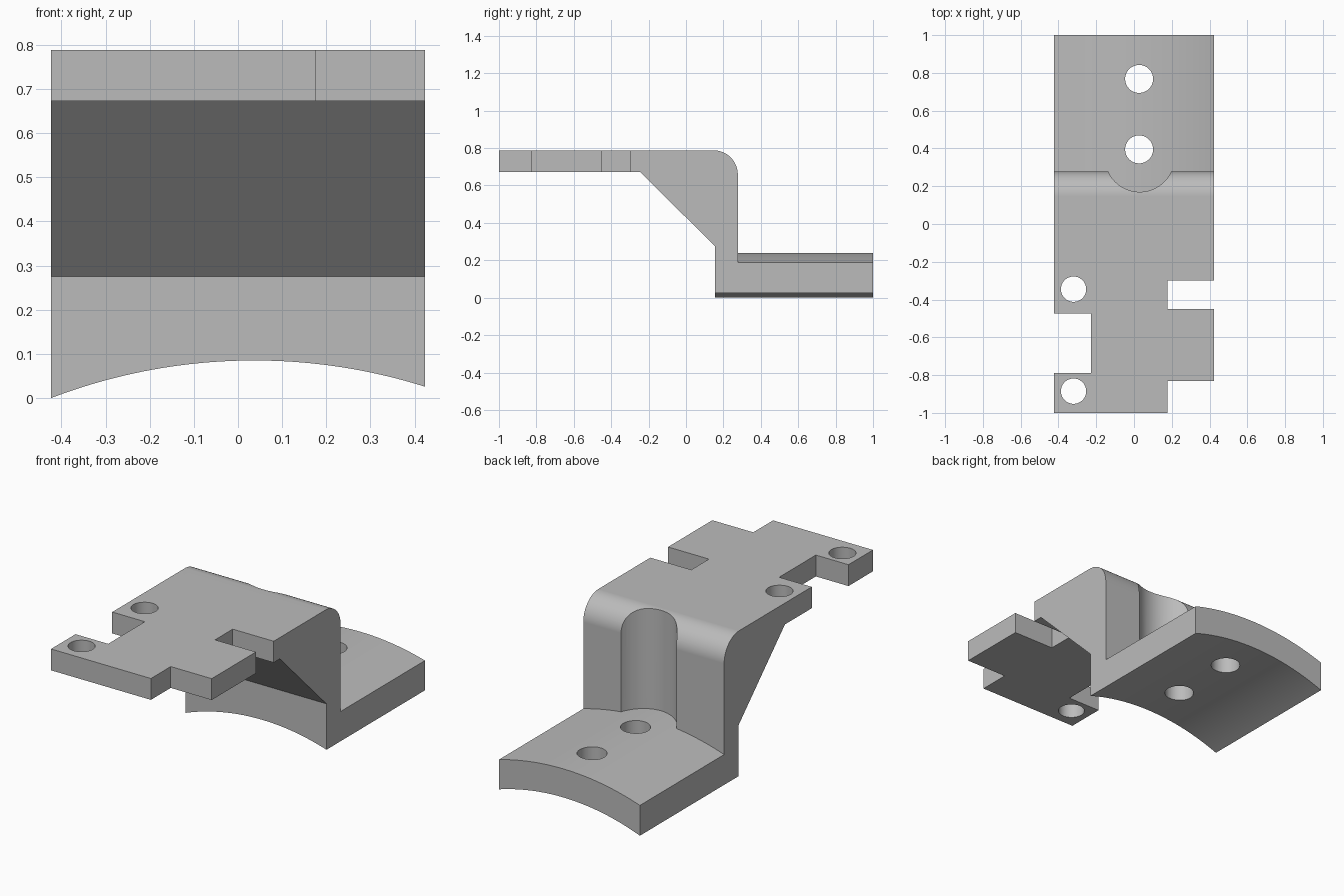
import bpy, bmesh
from math import sin, cos, pi, sqrt

if "Cube" in bpy.data.objects:
    bpy.data.objects.remove(bpy.data.objects["Cube"])

HALF = 0.423                     # half width of the bracket
grey = bpy.data.materials.new("plain grey")
grey.use_nodes = True
colour = (0.5, 0.5, 0.5, 1)
grey.diffuse_color = colour
grey.node_tree.nodes["Principled BSDF"].inputs["Base Color"].default_value = colour


def prism(name, points, axis, start, end):
    """Extrude a flat outline along an axis."""
    place = {"X": lambda u, v, d: (d, u, v),
             "Y": lambda u, v, d: (u, d, v),
             "Z": lambda u, v, d: (u, v, d)}[axis]
    bm = bmesh.new()
    face = bm.faces.new([bm.verts.new(place(u, v, start)) for u, v in points])
    new = bmesh.ops.extrude_face_region(bm, geom=[face])["geom"]
    bmesh.ops.translate(bm, vec=place(0, 0, end - start),
                        verts=[g for g in new if isinstance(g, bmesh.types.BMVert)])
    bmesh.ops.recalc_face_normals(bm, faces=bm.faces)
    mesh = bpy.data.meshes.new(name)
    bm.to_mesh(mesh)
    bm.free()
    mesh.materials.append(grey)
    obj = bpy.data.objects.new(name, mesh)
    bpy.context.collection.objects.link(obj)
    return obj


def combine(target, other, operation):
    """Apply a boolean and discard the helper."""
    mod = target.modifiers.new("combine", "BOOLEAN")
    mod.object, mod.operation, mod.solver = other, operation, "EXACT"
    bpy.context.view_layer.objects.active = target
    bpy.ops.object.modifier_apply(modifier=mod.name)
    bpy.data.objects.remove(other)


def arc(cx, cy, r, a, b, n):
    return [(cx + r * cos(a + (b - a) * i / n), cy + r * sin(a + (b - a) * i / n))
            for i in range(n + 1)]


def cut_round(target, x, y, r, low, high):
    outline = arc(x, y, r, 0, 2 * pi, 64)[:-1]
    combine(target, prism("round_cutter", outline, "Z", low, high), "DIFFERENCE")


def cut_box(target, x0, x1, y0, y1):
    outline = [(x0, y0), (x1, y0), (x1, y1), (x0, y1)]
    combine(target, prism("notch_cutter", outline, "Z", 0.6, 0.9), "DIFFERENCE")


# Upper plate, sloping gusset and upright wall with a rounded back corner
side = [(-1, 0.672), (-0.245, 0.672), (0.155, 0.275), (0.155, 0.13), (0.277, 0.13)]
side += arc(0.147, 0.658, 0.13, 0, pi / 2, 24) + [(-1, 0.788)]
bracket = prism("bracket", side, "X", -HALF, HALF)

# Plate notches and screw holes
cut_box(bracket, -0.6, -0.227, -0.79, -0.475)
cut_box(bracket, 0.177, 0.6, -1.2, -0.83)
cut_box(bracket, 0.177, 0.6, -0.45, -0.298)
for y in (-0.345, -0.885):
    cut_round(bracket, -0.32, y, 0.067, 0.6, 0.9)

# Rounded tool relief in the back of the wall
cut_round(bracket, 0.03, 0.353, 0.183, 0.05, 0.9)


# Curved lower flange, bounded by two concentric arcs
def arch(peak, radius, n=40, centre=0.037):
    xs = [-HALF + 2 * HALF * i / n for i in range(n + 1)]
    return [(x, peak - radius + sqrt(radius ** 2 - (x - centre) ** 2)) for x in xs]


section = arch(0.085, 1.287) + arch(0.24, 1.442)[::-1]
flange = prism("flange", section, "Y", 0.155, 1)
combine(bracket, flange, "UNION")
for y in (0.395, 0.768):
    cut_round(bracket, 0.027, y, 0.074, -0.1, 0.35)

# Smooth curved surfaces while keeping corners and flat faces crisp
bpy.ops.object.select_all(action="DESELECT")
bracket.select_set(True)
bpy.context.view_layer.objects.active = bracket
bpy.ops.object.shade_smooth_by_angle(angle=pi / 7)
weighted = bracket.modifiers.new("flat faces", "WEIGHTED_NORMAL")
weighted.keep_sharp = True
